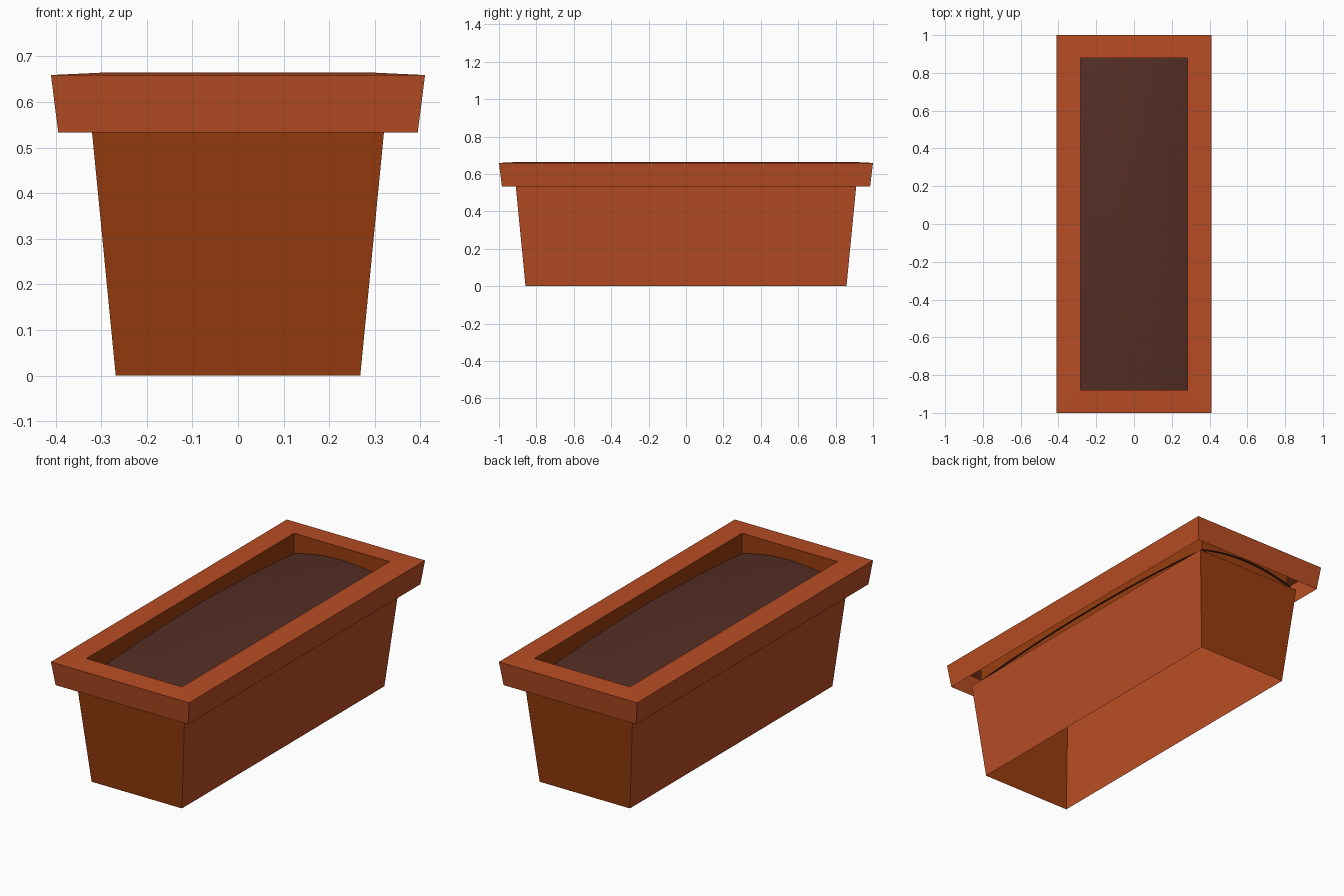
import bpy
import bmesh

if "Cube" in bpy.data.objects:
    bpy.data.objects.remove(bpy.data.objects["Cube"])


def material(name, rgb):
    # 8-bit display colour to linear
    lin = [((c / 255 + 0.055) / 1.055) ** 2.4 for c in rgb]
    m = bpy.data.materials.new(name)
    m.diffuse_color = (*lin, 1)
    m.use_nodes = True
    m.node_tree.nodes["Principled BSDF"].inputs["Base Color"].default_value = m.diffuse_color
    return m


terracotta = material("terracotta", (184, 77, 36))
brown_clay = material("brown_clay", (153, 61, 15))
soil_brown = material("soil_brown", (84, 46, 37))


def finish(name, bm, mats):
    mesh = bpy.data.meshes.new(name)
    bm.to_mesh(mesh)
    bm.free()
    for m in mats:
        mesh.materials.append(m)
    obj = bpy.data.objects.new(name, mesh)
    bpy.context.collection.objects.link(obj)
    return obj


def loft(name, rings, rule):
    """Open shell through rectangular rings (half x, half y, z)."""
    bm = bmesh.new()
    loops = [[bm.verts.new((sx * x, sy * y, z))
              for sx, sy in ((-1, -1), (1, -1), (1, 1), (-1, 1))]
             for x, y, z in rings]
    for level, (a, b) in enumerate(zip(loops, loops[1:])):
        for i in range(4):
            j = (i + 1) % 4
            f = bm.faces.new((a[i], a[j], b[j], b[i]))
            f.material_index = rule(level, i)
    return finish(name, bm, [terracotta, brown_clay])


# Tapered body, open at the bottom, with brown end walls
loft("planter_body", [(0.268, 0.858, 0), (0.32, 0.91, 0.534)],
     lambda level, side: 1 if side % 2 == 0 else 0)

# Overhanging rim: outer wall, gently sloped top, brown inner wall
loft("planter_rim",
     [(0.394, 0.984, 0.533), (0.41, 1.0, 0.659),
      (0.284, 0.88, 0.665), (0.284, 0.88, 0.535)],
     lambda level, side: 1 if level == 2 else 0)

# Domed soil, slightly wider than the opening
bm = bmesh.new()
bmesh.ops.create_grid(bm, x_segments=16, y_segments=32, size=1)
for v in bm.verts:
    u, w = v.co.x, v.co.y
    v.co = (u * 0.298, w * 0.895,
            0.55 + 0.045 * (1 - u * u) + 0.04 * (1 - w * w))
for f in bm.faces:
    f.smooth = True
finish("soil", bm, [soil_brown])
